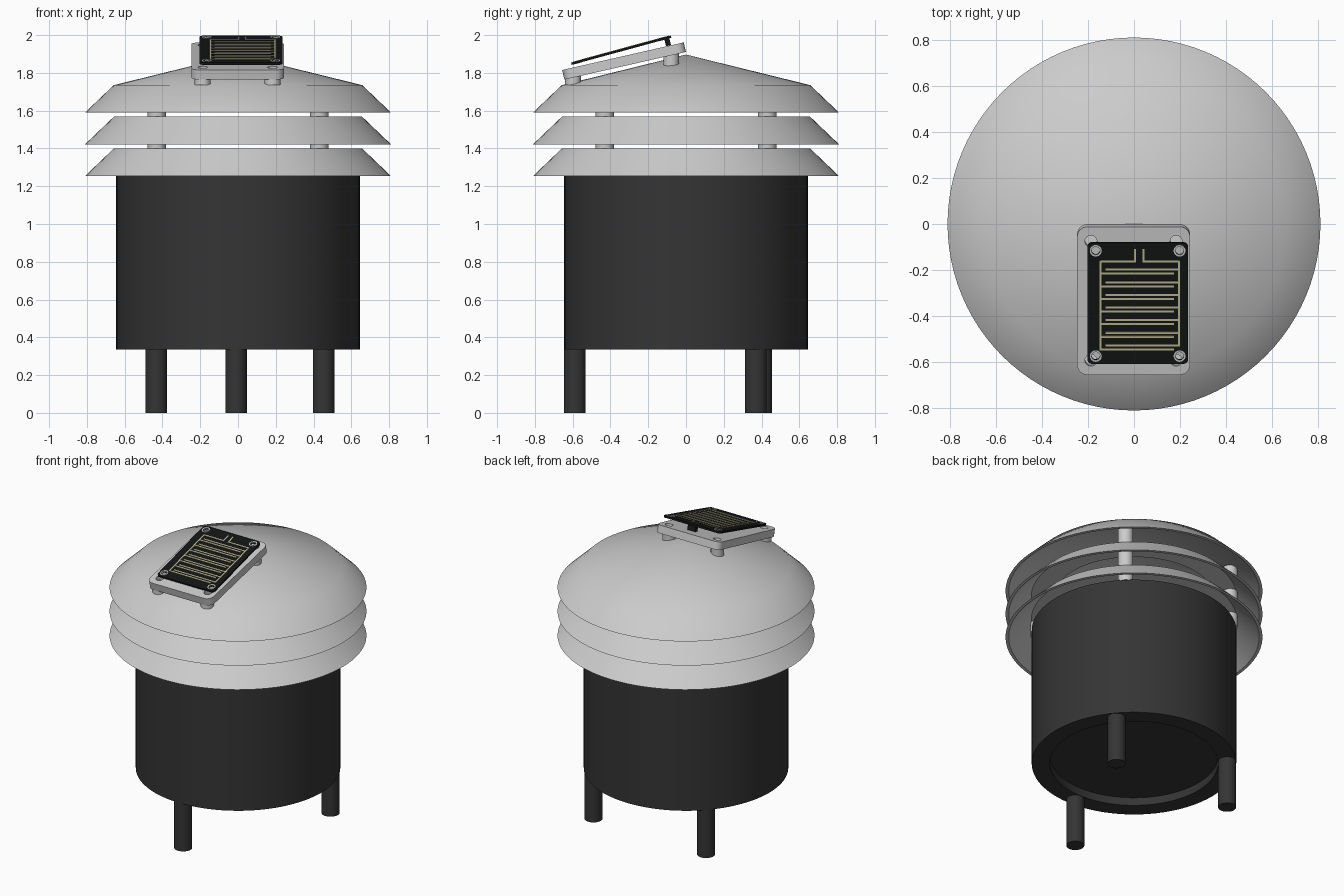
import bpy, bmesh
from math import pi, sin, cos, radians
from mathutils import Matrix

if "Cube" in bpy.data.objects:
    bpy.data.objects.remove(bpy.data.objects["Cube"])


def material(name, rgb):
    m = bpy.data.materials.new(name)
    m.diffuse_color = (*rgb, 1)
    m.use_nodes = True
    m.node_tree.nodes["Principled BSDF"].inputs["Base Color"].default_value = m.diffuse_color
    return m


DARK = material("dark_plastic", (0.035, 0.035, 0.035))
BLACK = material("board_black", (0.006, 0.008, 0.007))
TRACE = material("trace_beige", (0.55, 0.52, 0.32))


def finish(ob, mat=None):
    if mat:
        ob.data.materials.append(mat)
    bpy.ops.object.select_all(action='DESELECT')
    ob.select_set(True)
    bpy.context.view_layer.objects.active = ob
    if ob.type == 'CURVE':
        bpy.ops.object.convert(target='MESH')
        ob = bpy.context.object
    bpy.ops.object.shade_smooth_by_angle(angle=radians(30))
    return ob


def from_bmesh(name, bm, mat=None):
    me = bpy.data.meshes.new(name)
    bm.to_mesh(me)
    bm.free()
    ob = bpy.data.objects.new(name, me)
    bpy.context.collection.objects.link(ob)
    return finish(ob, mat)


def lathe(name, profile, mat=None, closed=False, n=96):
    bm = bmesh.new()
    rings = [[bm.verts.new((r * cos(2 * pi * i / n), r * sin(2 * pi * i / n), z))
              for i in range(n)] for r, z in profile]
    pairs = list(zip(rings, rings[1:])) + ([(rings[-1], rings[0])] if closed else [])
    for a, b in pairs:
        for i in range(n):
            j = (i + 1) % n
            bm.faces.new((a[i], a[j], b[j], b[i]))
    bmesh.ops.remove_doubles(bm, verts=bm.verts, dist=1e-5)
    bmesh.ops.recalc_face_normals(bm, faces=bm.faces)
    return from_bmesh(name, bm, mat)


def rod(name, x, y, z0, z1, r, mat=None):
    ob = lathe(name, [(0, z0), (r, z0), (r, z1), (0, z1)], mat, n=32)
    ob.location = (x, y, 0)
    return ob


def slab(name, w, l, corner, thick, holes, hole_r, matrix, mat=None):
    """Rounded rectangular plate with round holes, as a filled 2D curve."""
    cu = bpy.data.curves.new(name, 'CURVE')
    cu.dimensions, cu.fill_mode, cu.extrude = '2D', 'BOTH', thick / 2
    outline = []
    for q, (sx, sy) in enumerate([(1, 1), (-1, 1), (-1, -1), (1, -1)]):
        for k in range(9):
            a = pi / 2 * (q + k / 8)
            outline.append((sx * (w / 2 - corner) + corner * cos(a),
                            sy * (l / 2 - corner) + corner * sin(a)))
    loops = [outline] + [[(x + hole_r * cos(2 * pi * k / 24), y + hole_r * sin(2 * pi * k / 24))
                          for k in range(24)] for x, y in holes]
    for pts in loops:
        s = cu.splines.new('POLY')
        s.points.add(len(pts) - 1)
        for p, (x, y) in zip(s.points, pts):
            p.co = (x, y, 0, 1)
        s.use_cyclic_u = True
    ob = bpy.data.objects.new(name, cu)
    bpy.context.collection.objects.link(ob)
    ob = finish(ob, mat)
    ob.matrix_world = matrix
    return ob


def boxes(name, rects, z0, z1, matrix, mat):
    bm = bmesh.new()
    for x0, x1, y0, y1 in rects:
        m = Matrix.Translation(((x0 + x1) / 2, (y0 + y1) / 2, (z0 + z1) / 2)) @ \
            Matrix.Diagonal((x1 - x0, y1 - y0, z1 - z0, 1))
        bmesh.ops.create_cube(bm, size=1, matrix=m)
    ob = from_bmesh(name, bm, mat)
    ob.matrix_world = matrix
    return ob


# Body drum with a recessed underside, and three legs
lathe("body", [(0, 0.39), (0.53, 0.39), (0.53, 0.335), (0.645, 0.335),
               (0.645, 1.30), (0, 1.30)], DARK)
for i, (x, y) in enumerate([(-0.01, -0.588), (0.453, 0.37), (-0.433, 0.398)]):
    rod(f"leg_{i + 1}", x, y, 0, 0.34, 0.057, DARK)

# Conical roof and two ring louvres below it
lathe("roof", [(0, 1.897), (0.658, 1.735), (0.81, 1.59), (0.79, 1.59),
               (0.648, 1.715), (0, 1.877)])
for i in (1, 2):
    dz = -0.168 * i
    ring = [(0.5, 1.737), (0.656, 1.737), (0.81, 1.59), (0.79, 1.59), (0.648, 1.717), (0.5, 1.717)]
    lathe(f"louvre_{i}", [(r, z + dz) for r, z in ring], closed=True)

# Posts holding the louvres
for sx in (-1, 1):
    for sy in (-1, 1):
        rod(f"post_{sx}_{sy}", 0.43 * sx, 0.43 * sy, 1.295, 1.722, 0.048)

# Tilted mounting plate on four feet
plate_m = Matrix.Translation((-0.002, -0.328, 1.863)) @ Matrix.Rotation(radians(12.8), 4, 'X')
slab("mounting_plate", 0.49, 0.66, 0.045, 0.052,
     [(sx * 0.185, sy * 0.265) for sx in (-1, 1) for sy in (-1, 1)], 0.026, plate_m)
for sx in (-1, 1):
    rod(f"rear_foot_{sx}", 0.185 * sx - 0.002, -0.078, 1.825, 1.92, 0.042)
    rod(f"front_foot_{sx}", 0.185 * sx - 0.002, -0.598, 1.735, 1.802, 0.042)

# Sensor board with corner holes and metal rings
board_m = Matrix.Translation((0.016, -0.343, 1.920)) @ Matrix.Rotation(radians(15.2), 4, 'X')
corners = [(sx * 0.182, sy * 0.237) for sx in (-1, 1) for sy in (-1, 1)]
slab("sensor_board", 0.438, 0.546, 0.022, 0.012, corners, 0.018, board_m, BLACK)
for i, (x, y) in enumerate(corners):
    ring = lathe(f"hole_ring_{i + 1}", [(0.018, -0.007), (0.026, -0.007), (0.026, 0.008),
                                        (0.018, 0.008)], closed=True, n=24)
    ring.matrix_world = board_m @ Matrix.Translation((x, y, 0))

# Interlocking comb traces
t = 0.0045
L, R = -0.162, 0.18
rects = [(L - t, L + t, -0.212, 0.192), (R - t, R + t, -0.194, 0.192),
         (L, -0.008, 0.188 - t, 0.188 + t), (0.02, R, 0.188 - t, 0.188 + t),
         (-0.017, -0.008, 0.188, 0.245), (0.02, 0.029, 0.188, 0.245)]
for k in range(7):
    v = 0.152 - k * 0.0568
    rects.append((L + 0.022, R, v - t, v + t))
    rects.append((L, R - 0.022, v - 0.018 - t, v - 0.018 + t))
boxes("comb_traces", rects, 0.005, 0.009, board_m, TRACE)

# Connector under the rear edge of the board
boxes("connector", [(-0.03, 0.03, 0.235, 0.262)], -0.042, -0.004, board_m, BLACK)
